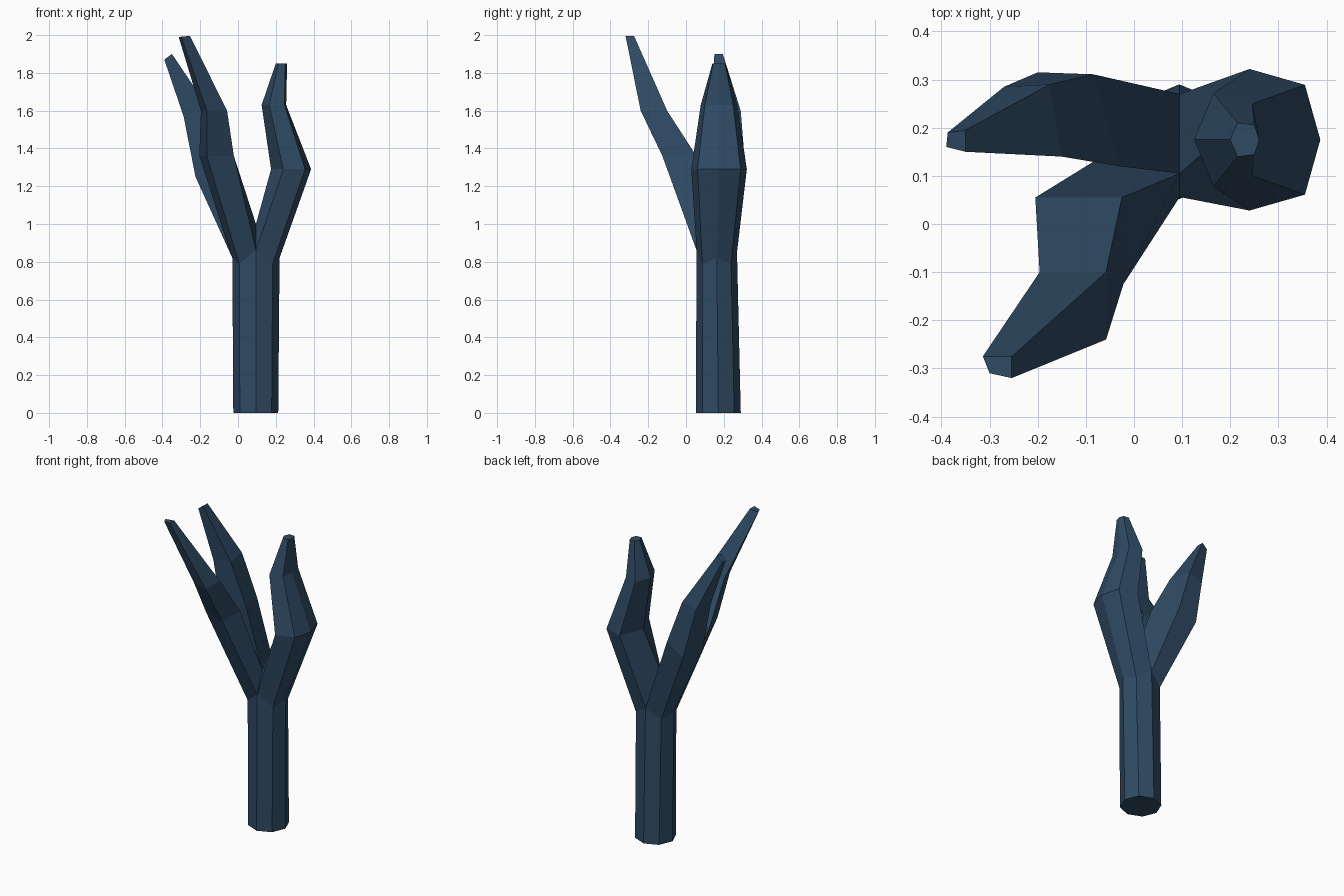
import bpy, bmesh, math

if "Cube" in bpy.data.objects:
    bpy.data.objects.remove(bpy.data.objects["Cube"])

bm = bmesh.new()

# trunk: octagonal post, with the crotch point above it
ANG = [i * math.pi / 4 for i in range(8)]            # E, NE, N, NW, W, SW, S, SE
TOP_Z = [0.82, 0.79, 0.85, 0.79, 0.82, 0.79, 0.86, 0.79]
bottom = [bm.verts.new((0.094 + 0.119 * math.cos(a), 0.171 + 0.119 * math.sin(a), 0)) for a in ANG]
top = [bm.verts.new((0.095 + 0.125 * math.cos(a), 0.163 + 0.107 * math.sin(a), z))
       for a, z in zip(ANG, TOP_Z)]
e, ne, n, nw, w, sw, s, se = top
crotch = bm.verts.new((0.095, 0.105, 1.0))
bm.faces.new(bottom)


def bridge(a, b):
    for i in range(len(a)):
        j = (i + 1) % len(a)
        bm.faces.new((a[i], a[j], b[j], b[i]))


def branch(base, rings):
    """Loft from shared base verts through rings (z, tilt along x, xy points), then cap."""
    prev = base
    for z, tilt, pts in rings:
        ring = [bm.verts.new((x, y, z + tilt * (x - pts[0][0]))) for x, y in pts]
        bridge(prev, ring)
        prev = ring
    bm.faces.new(prev)


def mirrored_ring(inner, side, diag, outer, yc=0.175):
    """Six-sided ring symmetric about y = yc; side and diag are (x, half width)."""
    return [(inner, yc), (side[0], yc + side[1]), (diag[0], yc + diag[1]),
            (outer, yc), (diag[0], yc - diag[1]), (side[0], yc - side[1])]


bridge(bottom, top)

# right branch
branch([crotch, n, ne, e, se, s], [
    (1.29, 0, mirrored_ring(0.175, (0.24, 0.147), (0.355, 0.114), 0.387)),
    (1.63, 0, mirrored_ring(0.125, (0.165, 0.097), (0.246, 0.075), 0.255)),
    (1.85, 0, mirrored_ring(0.2, (0.215, 0.035), (0.25, 0.031), 0.26))])

# front left branch
branch([w, crotch, s, sw], [
    (1.36, 0, [(-0.205, 0.055), (-0.025, 0.055), (-0.022, -0.125), (-0.165, -0.08)]),
    (1.6, 0, [(-0.196, -0.1), (-0.058, -0.1), (-0.058, -0.24), (-0.165, -0.205)]),
    (1.99, 0.1, [(-0.314, -0.275), (-0.254, -0.275), (-0.254, -0.32), (-0.3, -0.31)])])

# back left branch
branch([w, crotch, n, nw], [
    (1.25, 0.6, [(-0.225, 0.16), (-0.03, 0.12), (-0.085, 0.311), (-0.2, 0.315)]),
    (1.57, 0.25, [(-0.288, 0.165), (-0.15, 0.14), (-0.175, 0.29), (-0.27, 0.285)]),
    (1.87, 0.75, [(-0.39, 0.16), (-0.35, 0.15), (-0.35, 0.195), (-0.387, 0.19)])])

bmesh.ops.recalc_face_normals(bm, faces=bm.faces[:])
mesh = bpy.data.meshes.new("branching_trunk")
bm.to_mesh(mesh)
bm.free()
obj = bpy.data.objects.new("branching_trunk", mesh)
bpy.context.collection.objects.link(obj)

# dark blue bark
mat = bpy.data.materials.new("dark_blue_bark")
mat.diffuse_color = (0.028, 0.068, 0.125, 1)
mat.use_nodes = True
mat.node_tree.nodes["Principled BSDF"].inputs["Base Color"].default_value = mat.diffuse_color
mesh.materials.append(mat)
